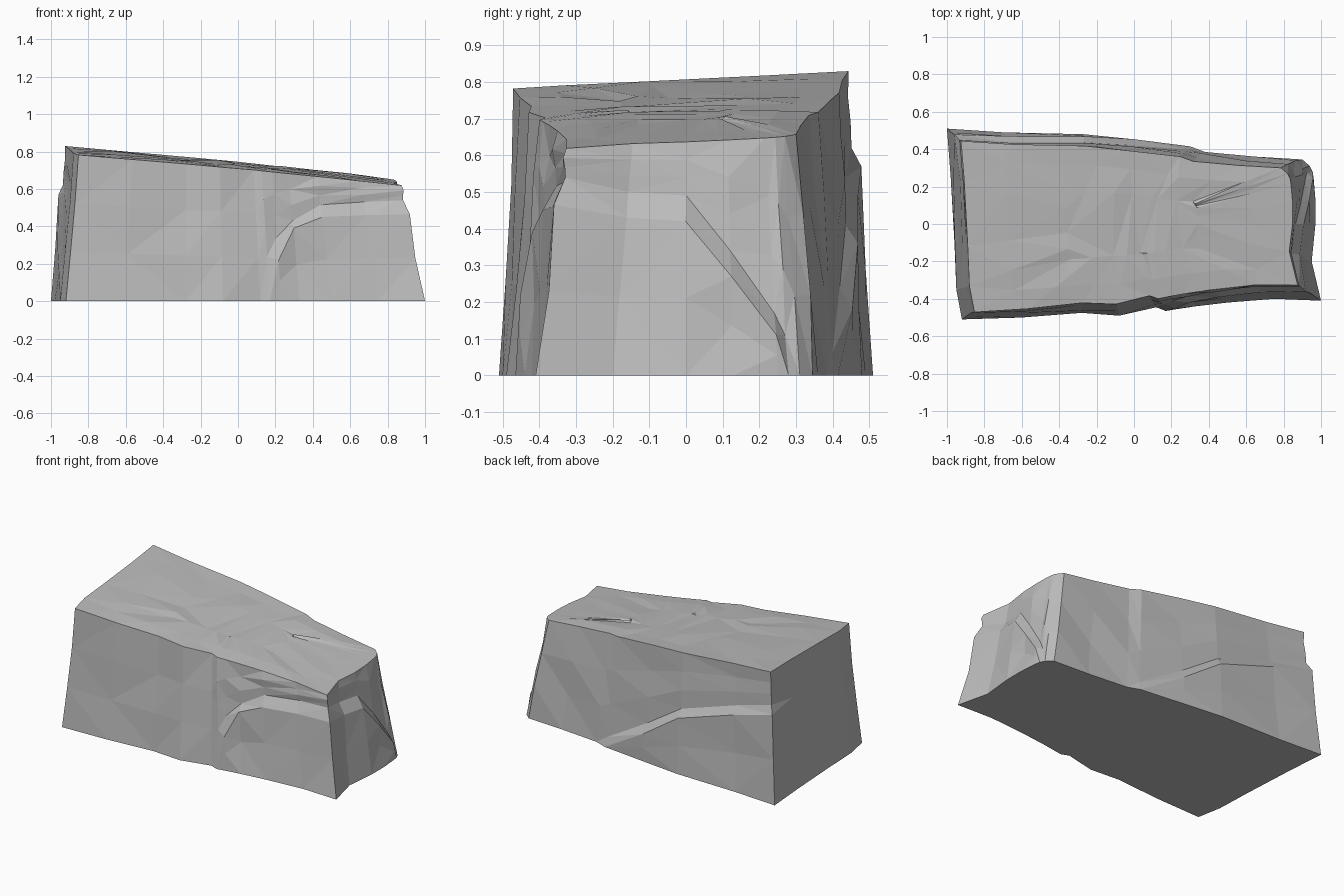
import bpy
import bmesh
import random
from mathutils import Vector

random.seed(4)

default_cube = bpy.data.objects.get("Cube")
if default_cube:
    bpy.data.objects.remove(default_cube, do_unlink=True)

# Footprint, counter-clockwise: x, y, lower and upper height of the ledge
front_side = [
    (-.92, -.51, 0, 0), (-.6, -.5, 0, 0), (-.28, -.475, 0, 0),
    (-.08, -.49, 0, 0), (.12, -.445, 0, 0), (.17, -.465, 0, .24),
    (.23, -.455, .22, .34), (.33, -.44, .39, .43), (.5, -.42, .45, .515),
    (.75, -.4, .46, .53),
]
right_side = [
    (1, -.41, .465, .54), (.95, -.2, .43, .5), (.97, 0, .42, .49),
    (.97, .13, .27, .34), (.96, .25, .11, .17), (.955, .28, 0, .11),
    (.94, .31, 0, 0),
]
back_side = [
    (.9, .345, 0, 0), (.65, .36, 0, 0), (.38, .385, 0, 0),
    (.3, .415, 0, .06), (0, .45, .18, .24), (-.27, .48, .36, .41),
    (-.7, .49, .49, .54),
]
left_side = [
    (-1, .51, .57, .62), (-.98, .25, .58, .58),
    (-.96, -.1, .3, .3), (-.95, -.35, 0, 0),
]
columns = front_side + right_side + back_side + left_side
count = len(columns)


def top_point(x, y):
    """Point on the sloping top above a footprint point."""
    tx = .9 * x - .025
    ty = .87 * y + (.03 * x if y < 0 else 0)
    return Vector((tx, ty, top_height(tx, ty)))


def top_height(x, y):
    return .728 - .088 * x + .045 * y - .02 * max(x, 0)


def outward(i):
    """Horizontal outward direction at a column."""
    before, after = columns[i - 1], columns[(i + 1) % count]
    return Vector((after[1] - before[1], before[0] - after[0], 0)).normalized()


def wall_column(i):
    """Points from the ground over the ledge to the top edge."""
    x, y, low, high = columns[i]
    base, top, normal = Vector((x, y, 0)), top_point(x, y), outward(i)
    stepped = high - low > .03
    rough = .011
    rows = [
        (0, 0),
        (low / 2, random.uniform(-rough, rough) if low else 0),
        (low, .018 if stepped and low else 0),
        (high, -.012 if stepped else 0),
        (high + (top.z - high) / 3, random.uniform(-rough, rough)),
        (high + (top.z - high) * 2 / 3, random.uniform(-rough, rough)),
        (top.z, 0),
    ]
    points = []
    for z, push in rows:
        p = base.lerp(top, z / top.z) + normal * push
        p.z = z
        points.append(p)
    return points


bm = bmesh.new()

# Side walls and an inner ring of the top
grid = []
for i in range(count):
    points = wall_column(i)
    edge = points[-1]
    for scale in (.75, .4):
        x, y = edge.x * scale, edge.y * scale
        points.append(Vector((x, y, top_height(x, y) + random.uniform(-.002, .01))))
    grid.append([bm.verts.new(p) for p in points])

for i in range(count):
    a, b = grid[i], grid[(i + 1) % count]
    for j in range(len(a) - 1):
        bm.faces.new((a[j], b[j], b[j + 1], a[j + 1]))

# Top centre and flat underside
bm.faces.new([column[-1] for column in grid])
bm.faces.new([column[0] for column in reversed(grid)])

bmesh.ops.remove_doubles(bm, verts=bm.verts[:], dist=.0005)
bmesh.ops.triangulate(bm, faces=bm.faces[:])
bmesh.ops.recalc_face_normals(bm, faces=bm.faces[:])

mesh = bpy.data.meshes.new("rock_block")
bm.to_mesh(mesh)
bm.free()

# Grey stone
stone = bpy.data.materials.new("grey_stone")
stone.use_nodes = True
colour = (.5, .5, .5, 1)
stone.diffuse_color = colour
stone.node_tree.nodes["Principled BSDF"].inputs["Base Color"].default_value = colour
mesh.materials.append(stone)

rock = bpy.data.objects.new("rock_block", mesh)
bpy.context.collection.objects.link(rock)
